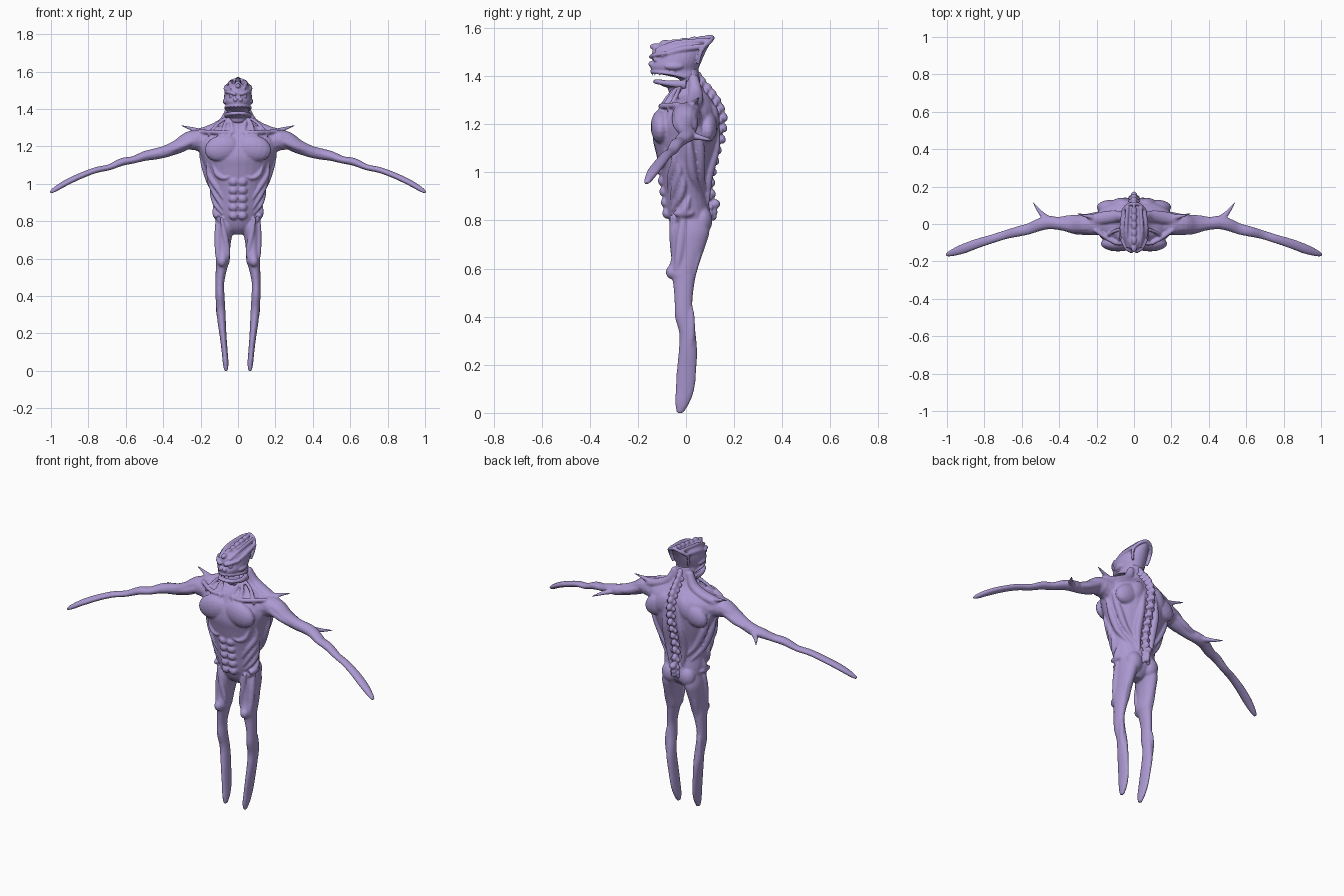
import bpy, bmesh, math, random
from mathutils import Vector, Matrix

random.seed(4)
skin = bpy.data.materials.new("lilac_skin")
skin.diffuse_color = (0.41, 0.32, 0.64, 1)


def refine(rows, n=4):
    """Catmull-Rom interpolation of rows of numbers."""
    out = []
    for i in range(len(rows) - 1):
        p0, p1, p2, p3 = (rows[max(i - 1, 0)], rows[i], rows[i + 1], rows[min(i + 2, len(rows) - 1)])
        for k in range(n):
            t = k / n
            out.append([0.5 * (2 * b + (c - a) * t + (2 * a - 5 * b + 4 * c - d) * t * t
                               + (3 * b - a - 3 * c + d) * t ** 3)
                        for a, b, c, d in zip(p0, p1, p2, p3)])
    return out + [list(rows[-1])]


def skin_rings(bm, rings):
    vs = [[bm.verts.new(p) for p in r] for r in rings]
    n = len(vs[0])
    faces = [bm.faces.new((a[i], a[(i + 1) % n], b[(i + 1) % n], b[i]))
             for a, b in zip(vs, vs[1:]) for i in range(n)]
    faces += [bm.faces.new(vs[0][::-1]), bm.faces.new(vs[-1])]
    bmesh.ops.recalc_face_normals(bm, faces=faces)


def column(bm, rows, tilt=0, n=28):
    """Vertical loft; rows are (z, front y, back y, half width, centre x)."""
    rings = []
    for z, y0, y1, rx, xc in refine(rows):
        ring = []
        for k in range(n):
            a = 2 * math.pi * k / n
            y = (y0 + y1) / 2 - (y1 - y0) / 2 * math.cos(a)
            ring.append((xc + rx * math.sin(a), y, z + tilt * y))
        rings.append(ring)
    skin_rings(bm, rings)


def tube(bm, rows, n=12):
    """Tube along a path; rows are (x, y, z, side radius, upright radius)."""
    rows = refine(rows)
    pts = [Vector(r[:3]) for r in rows]
    d = (pts[-1] - pts[0]).normalized()
    ref = Vector((0, 0, 1)) if abs(d.z) < 0.85 else Vector((0, 1, 0))
    rings = []
    for i, r in enumerate(rows):
        t = (pts[min(i + 1, len(pts) - 1)] - pts[max(i - 1, 0)]).normalized()
        side = t.cross(ref).normalized()
        up = side.cross(t)
        ra, rb = max(r[3], .002), max(r[4], .002)
        rings.append([pts[i] + side * ra * math.cos(2 * math.pi * k / n)
                      + up * rb * math.sin(2 * math.pi * k / n) for k in range(n)])
    skin_rings(bm, rings)


def blob(bm, loc, size, rot=(0, 0, 0)):
    m = Matrix.LocRotScale(Vector(loc), Matrix.Rotation(rot[0], 3, 'X') @ Matrix.Rotation(rot[1], 3, 'Y')
                           @ Matrix.Rotation(rot[2], 3, 'Z'), Vector(size))
    bmesh.ops.create_uvsphere(bm, u_segments=16, v_segments=10, radius=1, matrix=m)


def finish(bm, name, voxel, smooth):
    me = bpy.data.meshes.new(name)
    bm.to_mesh(me)
    bm.free()
    me.materials.append(skin)
    ob = bpy.data.objects.new(name, me)
    bpy.context.collection.objects.link(ob)
    r = ob.modifiers.new("fuse", 'REMESH')
    r.mode, r.voxel_size, r.use_smooth_shade = 'VOXEL', voxel, True
    s = ob.modifiers.new("soften", 'SMOOTH')
    s.factor, s.iterations = 0.5, smooth


# torso and neck
TORSO = [(.73, -.02, .05, .03, 0), (.76, -.05, .08, .085, 0), (.80, -.07, .10, .11, 0), (.85, -.085, .10, .12, 0),
         (.92, -.095, .09, .13, 0), (1.0, -.108, .10, .15, 0), (1.08, -.125, .122, .175, 0),
         (1.14, -.138, .135, .195, 0), (1.20, -.132, .14, .215, 0), (1.255, -.11, .13, .205, 0),
         (1.29, -.095, .115, .15, 0), (1.32, -.07, .095, .085, 0), (1.36, -.03, .068, .06, 0),
         (1.43, -.005, .05, .045, 0)]
FINE = refine(TORSO, 8)


def on_torso(a, z, r, sgn):
    """Row for a muscle lying on the torso; angle a in degrees from the front."""
    row = min(FINE, key=lambda q: abs(q[0] - z))
    a = math.radians(a)
    y0, y1, rx = row[1:4]
    return (sgn * rx * math.sin(a), (y0 + y1) / 2 - (y1 - y0) / 2 * math.cos(a), z, r, r)


bm = bmesh.new()
column(bm, TORSO)
# muscles as lists of (angle, height, radius)
MUSCLES = [[(62, 1.11, .004), (68, 1.05, .016), (52, .98, .014), (38, .92, .004)],
           [(72, 1.06, .004), (76, 1.0, .016), (60, .93, .014), (42, .87, .004)],
           [(80, 1.0, .004), (85, .95, .015), (72, .89, .015), (45, .84, .004)],
           [(48, 1.10, .004), (42, 1.05, .014), (28, 1.03, .010), (16, 1.04, .004)],
           [(95, 1.16, .006), (98, 1.08, .02), (110, .98, .018), (140, .90, .004)],
           [(112, 1.2, .006), (118, 1.1, .02), (130, 1.0, .016), (155, .92, .004)],
           [(170, 1.22, .004), (164, 1.1, .02), (160, .98, .022), (160, .87, .006)],
           [(100, .90, .004), (80, .84, .02), (55, .80, .012), (30, .77, .004)]]
for s in (1, -1):
    for m in MUSCLES:
        tube(bm, [on_torso(a, z, r, s) for a, z, r in m])
    # chest, abdomen, shoulder blades, buttocks
    blob(bm, (s * .085, -.105, 1.19), (.095, .042, .07), (0, s * .25, 0))
    for i in range(5):
        blob(bm, (s * .024, -.103 + .006 * i, 1.01 - .045 * i), (.025, .02, .023))
    blob(bm, (s * .12, .09, 1.19), (.085, .04, .06), (0, s * .5, 0))
    blob(bm, (s * .07, .105, 1.22), (.05, .035, .07), (0, s * -.4, 0))
    blob(bm, (s * .055, .065, .80), (.05, .045, .06))
    blob(bm, (s * .115, -.01, .83), (.018, .045, .018))
    # neck cords and trapezius
    tube(bm, [(s * .045, .03, 1.40, .02, .02), (s * .08, .04, 1.33, .03, .025),
              (s * .15, .035, 1.29, .035, .025), (s * .23, .02, 1.265, .03, .025)])
    for x, y in ((.03, -.085), (.08, -.075), (.14, -.05)):
        tube(bm, [(s * .035, -.02, 1.37, .008, .008), (s * (x * .6 + .02), y * .75, 1.325, .01, .01),
                  (s * x, y - .01, 1.285, .01, .008), (s * (x + .02), y - .03, 1.255, .004, .004)])
    tube(bm, [(s * .02, -.095, 1.275, .01, .01), (s * .1, -.1, 1.275, .012, .012), (s * .21, -.03, 1.28, .012, .012)])
    # shoulder, arm and blade-like hand
    blob(bm, (s * .225, 0, 1.235), (.065, .06, .052), (0, s * .5, 0))
    tube(bm, [(s * x, y, z, a, b) for x, y, z, a, b in (
        (.15, .005, 1.22, .07, .07), (.25, 0, 1.235, .055, .05), (.32, -.005, 1.20, .045, .038),
        (.39, 0, 1.172, .034, .032), (.45, .008, 1.158, .036, .03), (.50, -.002, 1.148, .034, .026),
        (.56, -.025, 1.128, .03, .02), (.62, -.04, 1.117, .028, .021), (.69, -.058, 1.088, .024, .016),
        (.76, -.08, 1.073, .024, .016), (.84, -.105, 1.043, .026, .016), (.92, -.135, 1.005, .026, .016),
        (.98, -.157, .969, .017, .013), (1.004, -.166, .953, .008, .006))])
    tube(bm, [(s * .24, -.04, 1.23, .02, .02), (s * .32, -.03, 1.195, .024, .02), (s * .40, -.015, 1.165, .01, .01)])
    tube(bm, [(s * .28, .03, 1.22, .02, .02), (s * .35, .025, 1.185, .022, .02), (s * .43, .02, 1.16, .012, .01)])
    # shoulder and elbow spikes
    tube(bm, [(s * .19, .03, 1.275, .02, .018), (s * .25, .042, 1.295, .011, .010), (s * .305, .055, 1.312, .003, .003)])
    tube(bm, [(s * .45, .015, 1.155, .024, .02), (s * .495, .055, 1.145, .014, .012), (s * .54, .115, 1.132, .003, .003)])
    # leg and tapered foot
    column(bm, [(z, y0, y1, rx, s * x) for z, x, rx, y0, y1 in (
        (.83, .06, .045, -.05, .08), (.76, .07, .048, -.06, .098), (.70, .077, .041, -.06, .083),
        (.64, .08, .037, -.062, .062), (.585, .082, .037, -.076, .045), (.55, .088, .031, -.056, .037),
        (.47, .097, .023, -.048, .027), (.40, .096, .024, -.046, .03), (.33, .092, .024, -.028, .04),
        (.26, .087, .022, -.03, .046), (.18, .079, .018, -.038, .043), (.10, .071, .016, -.043, .035),
        (.04, .066, .015, -.045, .014), (0, .064, .009, -.038, -.012))])
    # thigh muscles, kneecap, calf
    tube(bm, [(s * .11, -.01, .82, .008, .01), (s * .112, -.02, .73, .014, .02), (s * .11, -.035, .62, .012, .014), (s * .1, -.05, .56, .004, .004)])
    tube(bm, [(s * .09, -.06, .82, .008, .008), (s * .07, -.055, .72, .016, .014), (s * .055, -.045, .63, .014, .014), (s * .065, -.04, .57, .004, .004)])
    tube(bm, [(s * .07, .07, .75, .02, .02), (s * .09, .05, .66, .016, .016), (s * .095, .028, .56, .008, .008)])
    blob(bm, (s * .085, -.06, .585), (.024, .024, .028))
    blob(bm, (s * .105, .02, .36), (.014, .018, .09))
finish(bm, "body", .0055, 3)

# head: upper skull, crest and jaw
bm = bmesh.new()
column(bm, [(1.355, -.015, .06, .05, 0), (1.39, -.03, .05, .056, 0), (1.41, -.085, .05, .062, 0),
            (1.425, -.135, .052, .066, 0), (1.45, -.148, .062, .074, 0), (1.475, -.14, .073, .074, 0),
            (1.50, -.142, .085, .07, 0), (1.525, -.135, .1, .06, 0), (1.54, -.115, .108, .045, 0)], tilt=.08)
ridge = [(-.125, 1.522), (-.085, 1.536), (-.045, 1.539), (-.005, 1.545), (.035, 1.55), (.072, 1.554)]
for y, z in ridge:
    blob(bm, (0, y, z), (.015, .026, .014))
tube(bm, [(0, -.13, 1.515, .012, .012), (0, 0, 1.54, .014, .014), (0, .11, 1.565, .008, .008)])
for s in (1, -1):
    # crest side ridges, back rim, brow, eye, cheek
    tube(bm, [(s * .03, -.125, 1.505, .01, .01), (s * .042, -.04, 1.535, .011, .013), (s * .035, .09, 1.548, .01, .01)])
    tube(bm, [(s * .055, -.1, 1.485, .01, .01), (s * .066, -.02, 1.51, .011, .013), (s * .055, .08, 1.525, .01, .01)])
    tube(bm, [(0, .112, 1.56, .008, .01), (s * .035, .1, 1.545, .009, .01), (s * .06, .065, 1.51, .009, .01),
              (s * .05, .05, 1.45, .006, .006)])
    tube(bm, [(s * .012, -.148, 1.478, .008, .008), (s * .04, -.128, 1.488, .012, .010), (s * .068, -.08, 1.495, .008, .008)])
    blob(bm, (s * .036, -.125, 1.468), (.013, .012, .009))
    blob(bm, (s * .066, -.05, 1.44), (.016, .04, .016))
    blob(bm, (s * .014, -.145, 1.45), (.012, .012, .012))
    # lower jaw half and lips
    tube(bm, [(0, -.122, 1.377, .016, .010), (s * .035, -.11, 1.375, .016, .011), (s * .06, -.06, 1.368, .013, .013),
              (s * .056, 0, 1.365, .014, .02)])
    tube(bm, [(0, -.143, 1.418, .008, .007), (s * .04, -.12, 1.416, .008, .007), (s * .066, -.06, 1.409, .008, .007),
              (s * .056, 0, 1.395, .008, .008)])
    # upper teeth
    for x, y in ((.01, -.14), (.03, -.13), (.047, -.11)):
        tube(bm, [(s * x, y, 1.415, .005, .005), (s * x, y, 1.399, .002, .002)], 8)
# jaw floor and throat
blob(bm, (0, -.055, 1.36), (.055, .062, .014), (-.2, 0, 0))
blob(bm, (0, -.03, 1.345), (.05, .045, .03))
finish(bm, "head", .0038, 2)

# knobbly spine along the back
bm = bmesh.new()
line = refine([(1.40, .05), (1.35, .09), (1.30, .13), (1.23, .15), (1.14, .143), (1.05, .118), (.96, .104), (.87, .11), (.82, .104)], 2)
tube(bm, [(0, y - .012, z, .016, .016) for z, y in line[::2]])
for z, y in line:
    blob(bm, (0, y + random.uniform(-.002, .006), z), (.017, .017, .022), (.5, 0, 0))
    for s in (1, -1):
        blob(bm, (s * .018, y - .008, z - .015), (.012, .012, .014))
blob(bm, (0, .122, .868), (.02, .02, .02))
finish(bm, "spine_ridge", .0045, 2)
